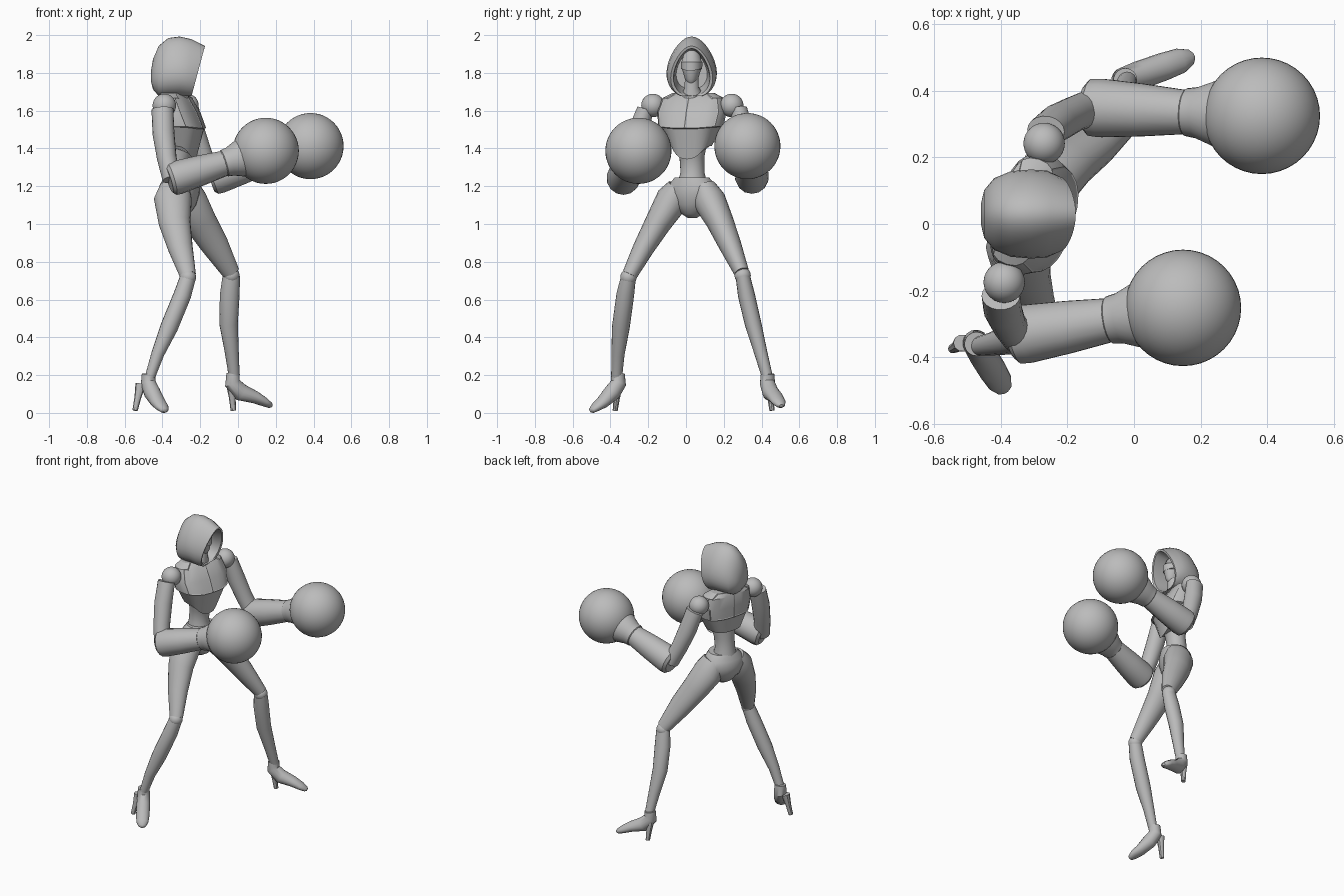
import bpy, bmesh, math
from mathutils import Vector

if "Cube" in bpy.data.objects:
    bpy.data.objects.remove(bpy.data.objects["Cube"], do_unlink=True)

grey = bpy.data.materials.new("plain grey")
grey.use_nodes = True
grey.diffuse_color = (0.5, 0.5, 0.5, 1)
grey.node_tree.nodes["Principled BSDF"].inputs["Base Color"].default_value = (0.5, 0.5, 0.5, 1)


def finish(name, bm, angle=35):
    bmesh.ops.recalc_face_normals(bm, faces=bm.faces)
    mesh = bpy.data.meshes.new(name)
    bm.to_mesh(mesh)
    bm.free()
    mesh.materials.append(grey)
    mesh.shade_smooth()
    mesh.set_sharp_from_angle(angle=math.radians(angle))
    obj = bpy.data.objects.new(name, mesh)
    bpy.context.collection.objects.link(obj)
    return obj


def skin(rings):
    """Bridge a list of closed point rings and cap both ends."""
    bm = bmesh.new()
    loops = [[bm.verts.new(p) for p in ring] for ring in rings]
    n = len(loops[0])
    for a, b in zip(loops, loops[1:]):
        for i in range(n):
            j = (i + 1) % n
            bm.faces.new((a[i], a[j], b[j], b[i]))
    bm.faces.new(loops[0])
    bm.faces.new(loops[-1])
    return bm


def angles(n):
    return [math.tau * i / n for i in range(n)]


def power(c, p):
    return math.copysign(abs(c) ** p, c)


def limb(name, points, hint, n=18):
    """Tapered tube; each point is x, y, z, radius along hint, other radius."""
    centres = [Vector(p[:3]) for p in points]
    rings = []
    for i, p in enumerate(points):
        t = (centres[min(i + 1, len(points) - 1)] - centres[max(i - 1, 0)]).normalized()
        h = Vector(hint)
        u = (h - t * h.dot(t)).normalized()
        v = t.cross(u)
        rings.append([centres[i] + u * p[3] * math.cos(a) + v * p[-1] * math.sin(a)
                      for a in angles(n)])
    return finish(name, skin(rings))


def body(origin, yaw, rows, p=1.0, n=24):
    """Stack of flat rings; each row is z, forward shift, depth, half width, front dip."""
    yaw = math.radians(yaw)
    f = Vector((math.cos(yaw), math.sin(yaw), 0))
    s = Vector((-f.y, f.x, 0))
    rings = []
    for z, shift, depth, width, dip in rows:
        rings.append([Vector((*origin, z - dip * max(0, math.cos(a)) ** 3))
                      + f * (shift + depth * power(math.cos(a), p))
                      + s * width * power(math.sin(a), p) for a in angles(n)])
    return skin(rings), f, s


def ball(name, centre, radius, scale=(1, 1, 1)):
    bm = bmesh.new()
    bmesh.ops.create_uvsphere(bm, u_segments=40, v_segments=24, radius=radius)
    for v in bm.verts:
        v.co = Vector(centre) + v.co * Vector(scale)
    return finish(name, bm)


# Hood: teardrop sections from the back to the tilted rim, then folded inside
HEAD_Y = 0.03
rings = []
for x, z, h, w, tilt in [(-0.46, 1.79, 0.03, 0.03, 0), (-0.45, 1.80, 0.08, 0.07, 0),
                         (-0.42, 1.815, 0.135, 0.105, 0), (-0.37, 1.835, 0.157, 0.125, 0),
                         (-0.31, 1.84, 0.16, 0.13, 0), (-0.25, 1.83, 0.157, 0.127, 0.02),
                         (-0.175, 1.81, 0.14, 0.108, 0.075), (-0.178, 1.81, 0.127, 0.094, 0.075),
                         (-0.23, 1.81, 0.122, 0.09, 0.04), (-0.36, 1.82, 0.1, 0.08, 0)]:
    rings.append([Vector((x - tilt * (1 - math.cos(a)) / 2,
                          HEAD_Y + w * math.sin(a) * (1 - 0.25 * math.cos(a)),
                          max(z + h * math.cos(a), 1.685))) for a in angles(32)])
finish("hood", skin(rings), 50)

# Masked face with a raised brow band, and neck
rows = [(1.755, 0.02, 0.02, 0.018, 0), (1.775, 0.01, 0.045, 0.035, 0), (1.825, 0, 0.064, 0.05, 0),
        (1.83, 0, 0.071, 0.056, 0.012), (1.865, 0, 0.072, 0.057, 0), (1.87, 0, 0.064, 0.052, 0),
        (1.91, -0.005, 0.05, 0.042, 0), (1.935, -0.01, 0.02, 0.02, 0)]
finish("face", body((-0.30, HEAD_Y), -6, rows)[0])
limb("neck", [(-0.33, 0.035, 1.62, 0.07, 0.075), (-0.315, 0.033, 1.69, 0.058, 0.06),
              (-0.30, 0.03, 1.73, 0.038, 0.038), (-0.295, 0.03, 1.80, 0.036, 0.036)], (1, 0, 0))

# Chest armour with four recessed upper panels
rows = [(1.42, 0.025, 0.085, 0.105, 0.07), (1.52, 0.035, 0.11, 0.16, 0.01),
        (1.525, 0.037, 0.12, 0.172, 0.01), (1.60, 0.02, 0.102, 0.185, 0),
        (1.675, 0.0, 0.078, 0.165, 0), (1.70, -0.01, 0.055, 0.115, 0)]
origin = (-0.335, 0.037)
bm, fwd, side = body(origin, -17, rows, 0.75)
bmesh.ops.recalc_face_normals(bm, faces=bm.faces)
panels = {}
for face in bm.faces:
    c = face.calc_center_median() - Vector((*origin, 0))
    if 1.53 < c.z < 1.69 and abs(face.normal.dot(fwd)) > 0.5:
        panels.setdefault((c.dot(fwd) > 0, c.dot(side) > 0), []).append(face)
for faces in panels.values():
    bmesh.ops.inset_region(bm, faces=faces, thickness=0.005, depth=-0.003, use_even_offset=True)
finish("chest", bm, 25)

# Waist and pelvis
rows = [(1.20, 0, 0.085, 0.085, 0), (1.28, -0.005, 0.062, 0.064, 0),
        (1.36, 0.005, 0.064, 0.066, 0), (1.45, 0.02, 0.08, 0.09, 0)]
finish("waist", body((-0.32, 0.033), -20, rows)[0])
rows = [(1.04, 0, 0.02, 0.025, 0), (1.06, 0, 0.055, 0.055, 0), (1.11, -0.005, 0.09, 0.11, 0),
        (1.17, -0.005, 0.105, 0.14, 0), (1.215, 0, 0.098, 0.13, 0), (1.255, 0.005, 0.085, 0.092, 0)]
finish("pelvis", body((-0.31, 0.033), -24, rows)[0])

# Arms: shoulder ball, upper arm, forearm, cuff and round glove
ARMS = {"right": [(-0.39, -0.175, 1.635), (-0.40, -0.215, 1.615), (-0.35, -0.335, 1.245),
                  (0.147, -0.252, 1.395)],
        "left": [(-0.27, 0.242, 1.635), (-0.265, 0.28, 1.615), (-0.13, 0.35, 1.25),
                 (0.384, 0.325, 1.42)]}
for tag, (shoulder, arm_top, elbow, glove) in ARMS.items():
    ball(tag + "_shoulder", shoulder, 0.062)
    a, b, g = Vector(arm_top), Vector(elbow), Vector(glove)
    bow = Vector((-0.012, 0, 0))
    limb(tag + "_upper_arm", [(*a, 0.058, 0.045), (*(a.lerp(b, 0.35) + bow), 0.058, 0.056),
                              (*(a.lerp(b, 0.7) + bow), 0.052, 0.054), (*b, 0.05, 0.055)], (1, 0, 0))
    limb(tag + "_forearm", [(*b.lerp(g, t), r, r) for t, r in
                            [(-0.03, 0.07), (0, 0.087), (0.06, 0.09), (0.3, 0.081),
                             (0.57, 0.067)]], (0, 0, 1), 14)
    limb(tag + "_cuff", [(*b.lerp(g, t), r, r) for t, r in
                         [(0.55, 0.066), (0.56, 0.072), (0.62, 0.077), (0.73, 0.1),
                          (0.8, 0.1)]], (0, 0, 1), 24)
    ball(tag + "_glove", glove, 0.175)

# Legs: thigh, knee ball and shin
LEGS = {"right": ([(-0.335, -0.035, 1.20, 0.08, 0.065), (-0.345, -0.07, 1.14, 0.1, 0.088),
                   (-0.335, -0.15, 1.01, 0.084, 0.07), (-0.305, -0.225, 0.88, 0.066, 0.056),
                   (-0.265, -0.3, 0.735, 0.043, 0.04)],
                  [(-0.265, -0.305, 0.725, 0.042, 0.04), (-0.295, -0.322, 0.63, 0.047, 0.047),
                   (-0.365, -0.345, 0.46, 0.047, 0.047), (-0.425, -0.36, 0.32, 0.034, 0.035),
                   (-0.465, -0.367, 0.2, 0.027, 0.029)]),
        "left": ([(-0.285, 0.095, 1.20, 0.08, 0.065), (-0.26, 0.125, 1.13, 0.098, 0.086),
                  (-0.2, 0.18, 1.02, 0.088, 0.072), (-0.125, 0.232, 0.90, 0.075, 0.06),
                  (-0.037, 0.295, 0.75, 0.047, 0.04)],
                 [(-0.035, 0.3, 0.735, 0.046, 0.038), (-0.044, 0.32, 0.63, 0.052, 0.045),
                  (-0.05, 0.355, 0.48, 0.049, 0.044), (-0.033, 0.395, 0.33, 0.037, 0.035),
                  (-0.02, 0.43, 0.2, 0.029, 0.029)])}
for tag, (thigh, shin) in LEGS.items():
    limb(tag + "_thigh", thigh, (1, 0, 0), 20)
    limb(tag + "_shin", shin, (1, 0, 0), 16)
    ball(tag + "_knee", shin[0][:3], 0.043)

# High-heeled shoes: ankle, toe and heel positions drive the shape
SHOES = {"right": ((-0.47, -0.366), (-0.385, -0.505), (-0.545, -0.375), 0.018),
         "left": ((-0.018, 0.435), (0.18, 0.505), (-0.025, 0.455), 0.045)}
for tag, (ankle, toe, heel, toe_z) in SHOES.items():
    a, t, h = (Vector((*p, 0)) for p in (ankle, toe, heel))
    way = (t - a).normalized()
    path = [(-0.04, 0.215, 0.036, 0.036), (-0.06, 0.165, 0.04, 0.042), (0.18, 0.115, 0.043, 0.046),
            (0.55, 0.045 + toe_z, 0.042, 0.033), (0.8, 0.02 + toe_z, 0.038, 0.024),
            (0.95, 0.003 + toe_z, 0.024, 0.016), (1.0, toe_z, 0.01, 0.008)]
    limb(tag + "_shoe", [(*(a.lerp(t, f) + Vector((0, 0, z))), w, d) for f, z, w, d in path],
         (-way.y, way.x, 0))
    top = a.lerp(h, 0.5) - way * 0.015
    limb(tag + "_heel", [(*(top + Vector((0, 0, 0.16))), 0.028, 0.026),
                         (*(top.lerp(h, 0.5) + Vector((0, 0, 0.09))), 0.018, 0.018),
                         (*(h + Vector((0, 0, 0.02))), 0.014, 0.014)], (1, 0, 0), 10)

# Stand the figure on the ground
bpy.context.view_layer.update()
meshes = [o for o in bpy.data.objects if o.type == 'MESH' and grey.name in o.data.materials]
low = min(v.co.z for o in meshes for v in o.data.vertices)
for o in meshes:
    o.location.z -= low
